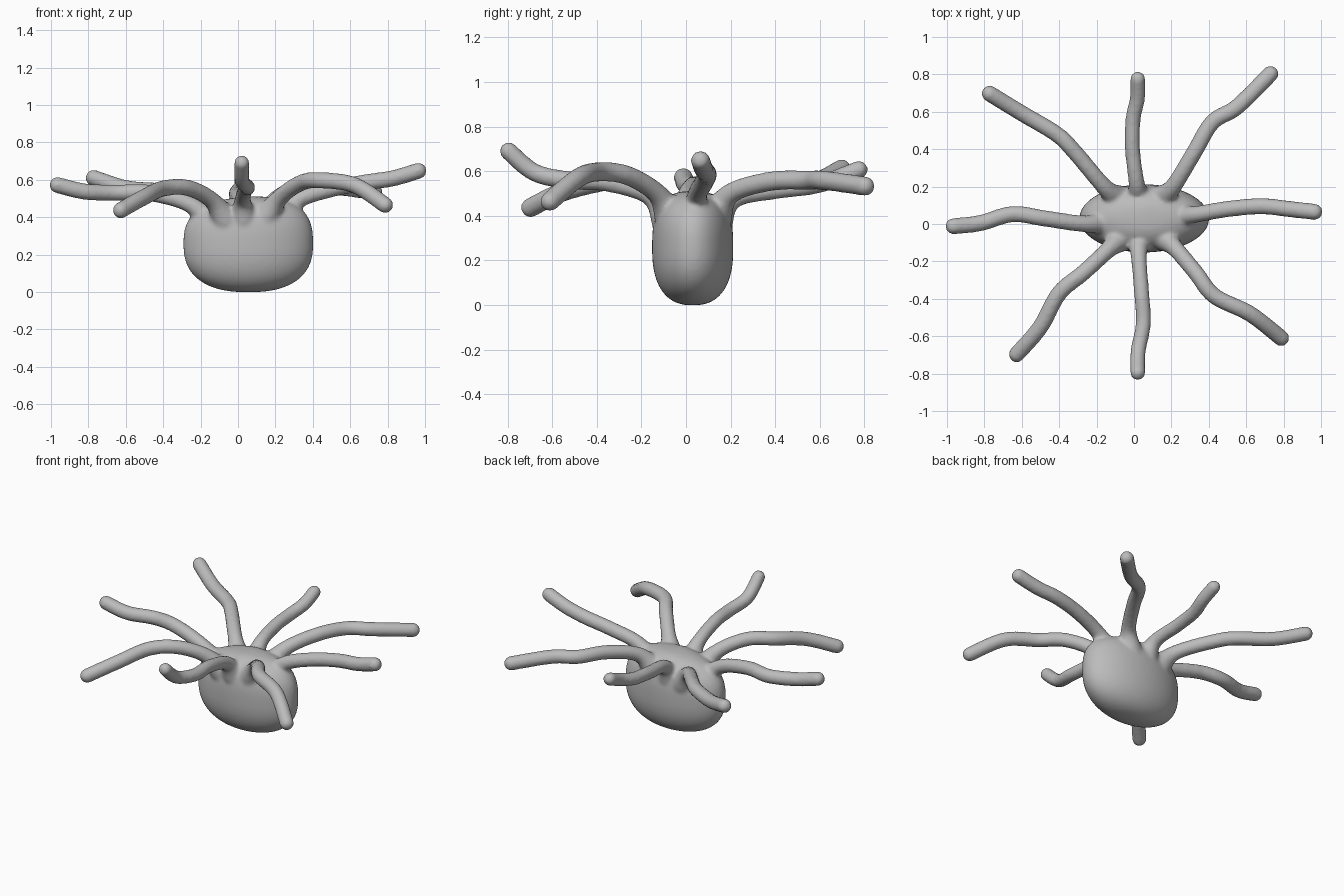
import bpy, bmesh, math
from mathutils import Vector

if "Cube" in bpy.data.objects:
    bpy.data.objects.remove(bpy.data.objects["Cube"])

clay = bpy.data.materials.new("grey_clay")
clay.diffuse_color = (0.5, 0.5, 0.5, 1)
clay.use_nodes = True
clay.node_tree.nodes["Principled BSDF"].inputs["Base Color"].default_value = clay.diffuse_color
ROOT = Vector((0.04, 0.03, 0.34))


def spline_point(p, i, t):
    # Catmull-Rom interpolation between control points i and i + 1
    a, b = p[max(i - 1, 0)], p[i]
    c, d = p[i + 1], p[min(i + 2, len(p) - 1)]
    return 0.5 * (2 * b + (c - a) * t + (2 * a - 5 * b + 4 * c - d) * t * t
                  + (3 * b - a - 3 * c + d) * t ** 3)


def tentacle(bm, *pts):
    # round tube that rises out of the body, flared at the root, with a ball tip
    p = [Vector(q) for q in pts]
    tip_r = 0.041 if abs(p[-1].x) < 0.1 else 0.044
    p.insert(0, Vector((*ROOT.lerp(p[0], 0.55).xy, p[0].z - 0.12)))
    path = [spline_point(p, i, k / 8) for i in range(len(p) - 1) for k in range(8)] + [p[-1]]
    rings, n, run = [], 16, 0.0
    for j, c in enumerate(path):
        run += (c - path[j - 1]).length if j else 0
        r = tip_r + 0.035 * math.exp(-(run / 0.1) ** 2)
        tan = (path[min(j + 1, len(path) - 1)] - path[max(j - 1, 0)]).normalized()
        side = tan.cross(Vector((0, 0, 1))).normalized()
        up = side.cross(tan)
        rings.append([bm.verts.new(c + r * (math.cos(a) * side + math.sin(a) * up))
                      for a in (2 * math.pi * k / n for k in range(n))])
    for r0, r1 in zip(rings, rings[1:]):
        for k in range(n):
            bm.faces.new((r0[k], r0[(k + 1) % n], r1[(k + 1) % n], r1[k]))
    bm.faces.new(rings[0][::-1])
    bm.faces.new(rings[-1])
    geo = bmesh.ops.create_uvsphere(bm, u_segments=20, v_segments=12, radius=tip_r)
    bmesh.ops.translate(bm, verts=geo["verts"], vec=p[-1])


bm = bmesh.new()

# Sack-shaped body: a squared-off ellipsoid, rounder below, lower at the left shoulder
geo = bmesh.ops.create_uvsphere(bm, u_segments=64, v_segments=40, radius=1)
for v in geo["verts"]:
    x, y, z = v.co
    e = 2.8 if z > 0 else 2.45
    s = (math.hypot(x, y) ** e + abs(z) ** e) ** (-1 / e)
    x, y, z = x * s, y * s, z * s
    v.co = (0.055 + 0.347 * x, 0.03 + 0.182 * y,
            0.255 + 0.256 * z - 0.03 * max(-x, 0) * max(z, 0))

# Right, front right, front, front left
tentacle(bm, (0.32, 0.05, 0.49), (0.5, 0.08, 0.55), (0.68, 0.095, 0.585), (0.83, 0.08, 0.608), (0.965, 0.065, 0.648))
tentacle(bm, (0.22, -0.13, 0.5), (0.33, -0.26, 0.58), (0.43, -0.385, 0.597), (0.62, -0.48, 0.572), (0.787, -0.61, 0.465))
tentacle(bm, (0.025, -0.16, 0.49), (0.04, -0.36, 0.55), (0.05, -0.53, 0.56), (0.022, -0.68, 0.595), (0.02, -0.795, 0.69))
tentacle(bm, (-0.14, -0.14, 0.49), (-0.27, -0.26, 0.557), (-0.4, -0.37, 0.553), (-0.5, -0.55, 0.508), (-0.627, -0.697, 0.437))

# Left, back left, back, back right
tentacle(bm, (-0.26, 0.0, 0.47), (-0.48, 0.03, 0.53), (-0.65, 0.053, 0.53), (-0.82, 0.005, 0.537), (-0.965, -0.012, 0.572))
tentacle(bm, (-0.16, 0.2, 0.47), (-0.33, 0.4, 0.53), (-0.42, 0.485, 0.54), (-0.6, 0.592, 0.555), (-0.772, 0.697, 0.61))
tentacle(bm, (0.015, 0.21, 0.475), (-0.008, 0.4, 0.515), (-0.005, 0.56, 0.535), (0.018, 0.67, 0.565), (0.02, 0.775, 0.607))
tentacle(bm, (0.21, 0.2, 0.5), (0.32, 0.38, 0.555), (0.42, 0.545, 0.56), (0.55, 0.625, 0.558), (0.73, 0.803, 0.533))

mesh = bpy.data.meshes.new("tentacled_body")
bm.to_mesh(mesh)
bm.free()
mesh.materials.append(clay)
body = bpy.data.objects.new("tentacled_body", mesh)
bpy.context.collection.objects.link(body)

# Fuse the parts into one soft skin
fuse = body.modifiers.new("fuse", 'REMESH')
fuse.mode = 'VOXEL'
fuse.voxel_size = 0.011
fuse.use_smooth_shade = True
soft = body.modifiers.new("soften", 'SMOOTH')
soft.factor = 0.5
soft.iterations = 8
